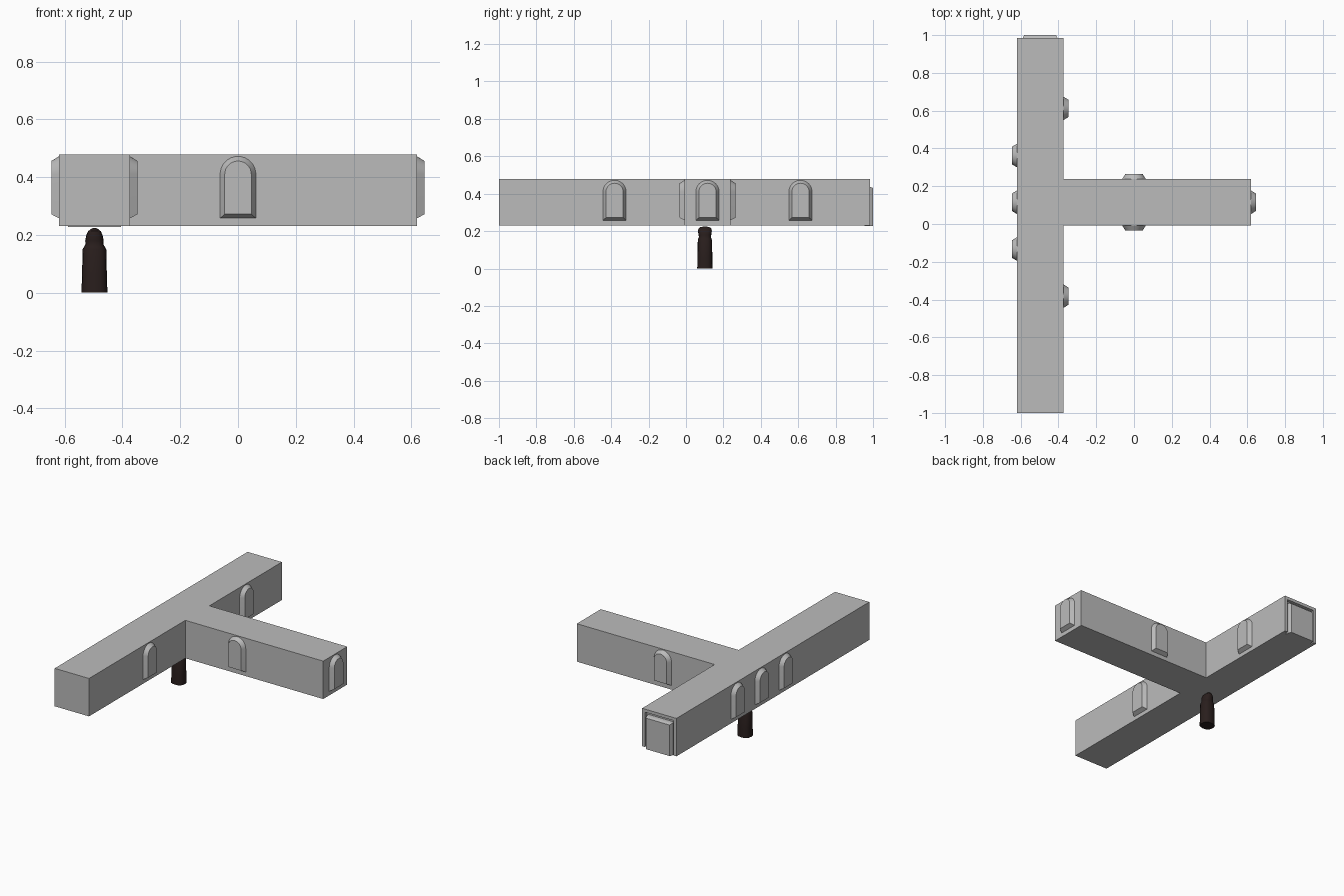
import bpy, bmesh, math
from mathutils import Matrix, Vector

if "Cube" in bpy.data.objects:
    bpy.data.objects.remove(bpy.data.objects["Cube"])


def material(name, rgb):
    m = bpy.data.materials.new(name)
    m.diffuse_color = (*rgb, 1)
    m.use_nodes = True
    m.node_tree.nodes["Principled BSDF"].inputs["Base Color"].default_value = m.diffuse_color
    return m


GREY = material("stone grey", (0.5, 0.5, 0.5))
BROWN = material("dark brown", (0.022, 0.013, 0.012))


def loft(name, rings, mat, matrix=Matrix()):
    """Skin a stack of equal-length point rings and cap both ends."""
    bm = bmesh.new()
    rows = [[bm.verts.new(matrix @ Vector(p)) for p in r] for r in rings]
    n = len(rows[0])
    for a, b in zip(rows, rows[1:]):
        for i in range(n):
            j = (i + 1) % n
            bm.faces.new((a[i], a[j], b[j], b[i]))
    bm.faces.new(rows[0][::-1])
    bm.faces.new(rows[-1])
    bmesh.ops.recalc_face_normals(bm, faces=bm.faces)
    me = bpy.data.meshes.new(name)
    bm.to_mesh(me)
    bm.free()
    me.materials.append(mat)
    ob = bpy.data.objects.new(name, me)
    bpy.context.collection.objects.link(ob)
    return ob


def smooth(ob, angle):
    bpy.ops.object.select_all(action='DESELECT')
    ob.select_set(True)
    bpy.context.view_layer.objects.active = ob
    bpy.ops.object.shade_smooth_by_angle(angle=math.radians(angle))


# T-shaped corridor
CX, CY, H = -0.497, 0.115, 0.1235
Z0, Z1, END = 0.231, 0.478, 0.985
outline = [(CX - H, -1), (CX + H, -1), (CX + H, CY - H), (0.62, CY - H),
           (0.62, CY + H), (CX + H, CY + H), (CX + H, END), (CX - H, END)]
corridor = loft("corridor", [[(x, y, z) for x, y in outline] for z in (Z0, Z1)], GREY)


def rect(w, z0, z1, y):
    return [(CX - w, y, z0), (CX + w, y, z0), (CX + w, y, z1), (CX - w, y, z1)]


# doorway recess cut into the far end
cutter = loft("doorway_cutter", [rect(0.104, 0.2, 0.458, END - 0.02),
                                 rect(0.104, 0.2, 0.458, END + 0.05)], GREY)
cutter.hide_render = True
cutter.hide_viewport = True
mod = corridor.modifiers.new("doorway", 'BOOLEAN')
mod.operation = 'DIFFERENCE'
mod.object = cutter

# door slab standing in the recess
loft("door", [rect(0.092, 0.228, 0.44, END - 0.03),
              rect(0.092, 0.228, 0.437, END),
              rect(0.085, 0.228, 0.43, 1.0)], GREY)


# arched windows: tapered raised blocks, local -y points outward
def arch(w, bottom, y, spring=0.41, n=16):
    pts = [(-w, y, bottom), (w, y, bottom)]
    for i in range(n + 1):
        a = math.pi * i / n
        pts.append((w * math.cos(a), y, spring + w * math.sin(a)))
    return pts


def window(x, y, turn):
    m = Matrix.Translation((x, y, 0)) @ Matrix.Rotation(math.radians(turn), 4, 'Z')
    ob = loft("window", [arch(0.062, 0.258, 0.004), arch(0.062, 0.258, 0),
                         arch(0.046, 0.272, -0.026)], GREY, m)
    smooth(ob, 25)


for off in (-0.2475, 0, 0.2475):
    window(CX - H, CY + off, -90)
for off in (-0.497, 0.497):
    window(CX + H, CY + off, 90)
window(0.62, CY, 90)
window(0, CY - H, 0)
window(0, CY + H, 180)

# cloaked figure below the junction: (height, x radius, y radius)
profile = [(0, 0.045, 0.041), (0.06, 0.043, 0.040), (0.15, 0.041, 0.038),
           (0.159, 0.036, 0.036), (0.168, 0.031, 0.032), (0.18, 0.032, 0.034),
           (0.20, 0.028, 0.037), (0.213, 0.022, 0.035), (0.221, 0.012, 0.025),
           (0.224, 0.005, 0.010)]


def oval(z, rx, ry, n=16):
    pts = []
    for i in range(n):
        c, s = math.cos(2 * math.pi * i / n), math.sin(2 * math.pi * i / n)
        pts.append((CX + rx * math.copysign(abs(c) ** 0.8, c),
                    0.101 + ry * math.copysign(abs(s) ** 0.8, s), z))
    return pts


smooth(loft("cloaked_figure", [oval(*p) for p in profile], BROWN), 35)
